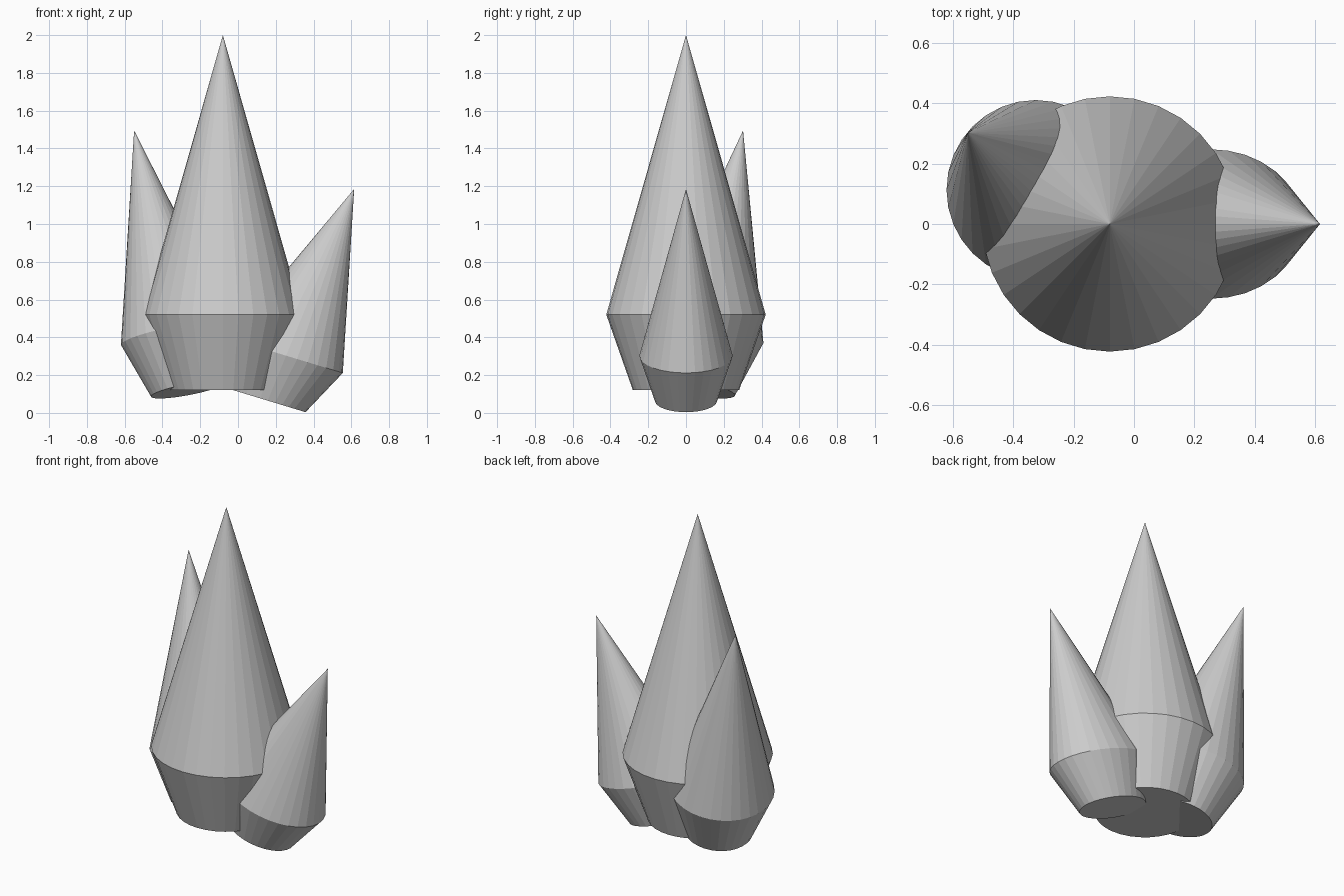
import bpy, bmesh, math
from mathutils import Vector

if "Cube" in bpy.data.objects:
    bpy.data.objects.remove(bpy.data.objects["Cube"])

SIDES = 32
BASE_RATIO = 2 / 3      # base radius relative to the widest ring
BASE_DEPTH = 0.27       # base depth relative to tip length


def crystal(name, centre, u, v, tip):
    """Pointed shard: ring spanned by u and v, tapering to a tip and to a smaller flat base."""
    c, u, v, tip = map(Vector, (centre, u, v, tip))
    low = c - (tip - c) * BASE_DEPTH
    bm = bmesh.new()

    def ring(origin, scale):
        angles = [2 * math.pi * i / SIDES for i in range(SIDES)]
        return [bm.verts.new(origin + scale * (u * math.cos(a) + v * math.sin(a))) for a in angles]

    base, wide, apex = ring(low, BASE_RATIO), ring(c, 1), bm.verts.new(tip)
    for i in range(SIDES):
        j = (i + 1) % SIDES
        bm.faces.new((base[i], base[j], wide[j], wide[i]))
        bm.faces.new((wide[i], wide[j], apex))
    bm.faces.new(base[::-1])
    bmesh.ops.recalc_face_normals(bm, faces=bm.faces)
    mesh = bpy.data.meshes.new(name)
    bm.to_mesh(mesh)
    bm.free()
    obj = bpy.data.objects.new(name, mesh)
    bpy.context.collection.objects.link(obj)
    return obj


# Tall upright shard in the middle
crystal("main_crystal", (-0.08, 0, 0.52), (0.422, 0, 0), (0, 0.422, 0), (-0.08, 0, 2.0))
# Short shard leaning right
crystal("right_crystal", (0.2545, 0, 0.303), (0.3005, 0, -0.0915), (0, 0.247, 0), (0.615, 0, 1.185))
# Medium shard leaning to the back left
crystal("left_crystal", (-0.325, 0.113, 0.415), (0.295, 0, 0.055), (0, 0.297, -0.045), (-0.55, 0.302, 1.495))
